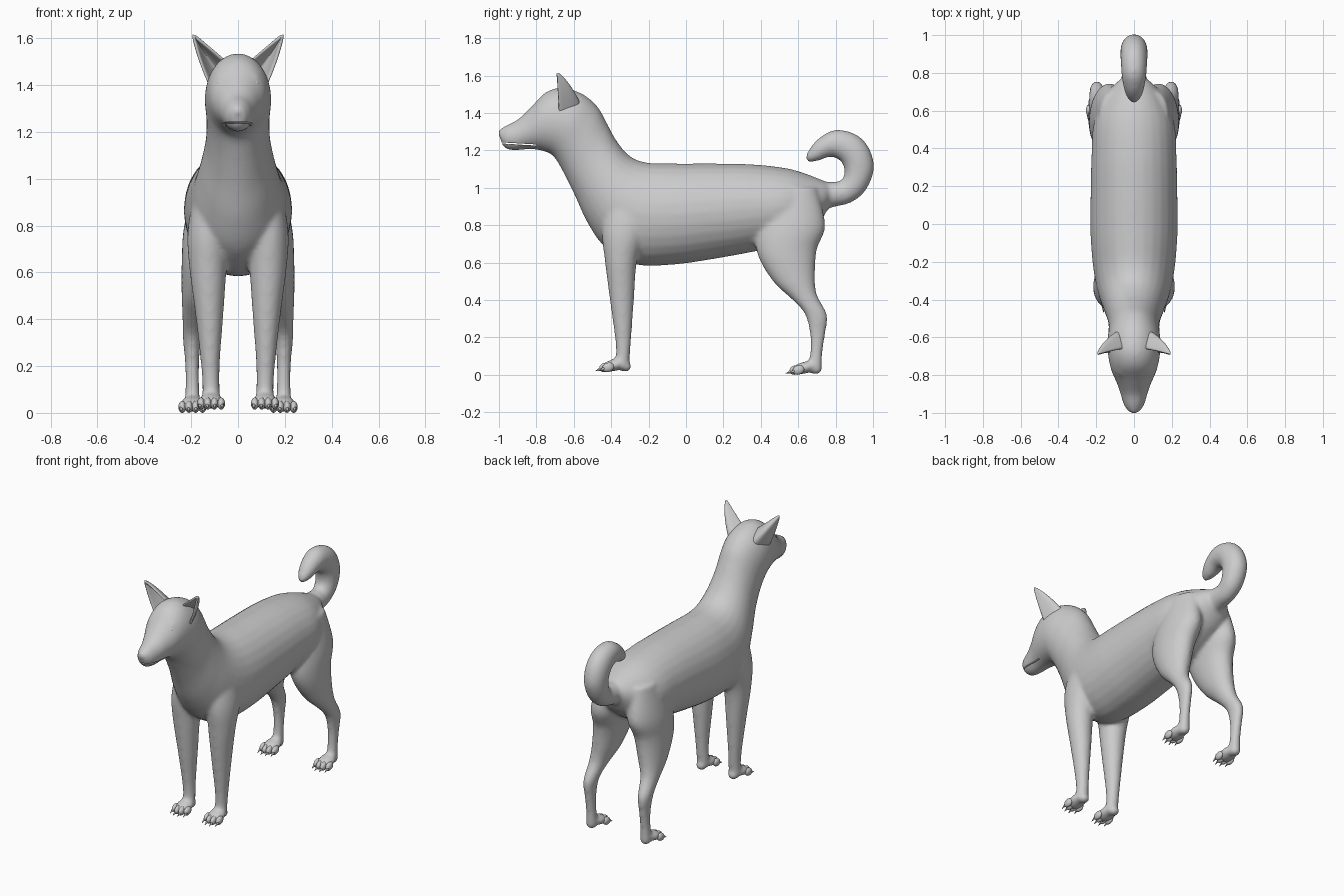
import bpy, bmesh, math
from mathutils import Vector, Matrix

if bpy.data.objects.get("Cube"):
    bpy.data.objects.remove(bpy.data.objects["Cube"])

coat = bpy.data.materials.new("plain grey")
coat.use_nodes = True
colour = (0.6, 0.6, 0.6, 1)
coat.diffuse_color = colour
coat.node_tree.nodes["Principled BSDF"].inputs["Base Color"].default_value = colour


def finish(name, bm):
    """Turn a bmesh into a smooth, grey object."""
    bmesh.ops.recalc_face_normals(bm, faces=bm.faces)
    mesh = bpy.data.meshes.new(name)
    bm.to_mesh(mesh)
    bm.free()
    mesh.materials.append(coat)
    mesh.shade_smooth()
    obj = bpy.data.objects.new(name, mesh)
    bpy.context.collection.objects.link(obj)
    return obj


def spline(a, b, c, d, t):
    """Catmull-Rom value between b and c."""
    return b + t * (c - a + t * (2 * a - 5 * b + 4 * c - d + t * (3 * (b - c) + d - a))) / 2


def loft(bm, sections, side=1, steps=5, sides=28):
    """Oval rings between edge points (y, z) and (y, z), with half width and centre x."""
    rows = [s if len(s) == 6 else (*s, 0) for s in sections]
    rows = [rows[0], *rows, rows[-1]]
    path = []
    for i in range(len(rows) - 3):
        for k in range(steps):
            path.append([spline(*vals, k / steps) for vals in zip(*rows[i:i + 4])])
    path.append(rows[-1])
    rings = []
    for y1, z1, y2, z2, width, cx in path:
        ring = []
        for k in range(sides):
            a = math.tau * k / sides
            f = (1 + math.cos(a)) / 2
            ring.append(bm.verts.new((side * (cx + width * math.sin(a)),
                                      y2 + (y1 - y2) * f, z2 + (z1 - z2) * f)))
        rings.append(ring)
    for low, high in zip(rings, rings[1:]):
        for k in range(sides):
            n = (k + 1) % sides
            bm.faces.new((low[k], low[n], high[n], high[k]))
    bm.faces.new(rings[0])
    bm.faces.new(rings[-1])


def ball(bm, centre, size, turn=0, detail=20):
    matrix = (Matrix.Translation(centre) @ Matrix.Rotation(turn, 4, "X")
              @ Matrix.Diagonal((*size, 1)))
    bmesh.ops.create_uvsphere(bm, u_segments=detail, v_segments=detail // 2,
                              radius=1, matrix=matrix)


def apply_modifiers(obj):
    graph = bpy.context.evaluated_depsgraph_get()
    mesh = bpy.data.meshes.new_from_object(obj.evaluated_get(graph))
    obj.modifiers.clear()
    obj.data = mesh
    mesh.shade_smooth()


# Outline sections: top point, bottom point, half width
torso = [
    (.79, 1.01, .77, .91, .05), (.72, 1.045, .70, .80, .13),
    (.56, 1.1, .54, .70, .21), (.36, 1.125, .37, .66, .225),
    (.15, 1.13, .15, .62, .23), (-.06, 1.13, -.06, .59, .23),
    (-.21, 1.135, -.27, .59, .215), (-.30, 1.17, -.43, .68, .19),
    (-.37, 1.25, -.525, .81, .16), (-.42, 1.34, -.595, .96, .138),
    (-.47, 1.43, -.66, 1.09, .135), (-.55, 1.5, -.71, 1.17, .142),
    (-.66, 1.535, -.76, 1.195, .135), (-.75, 1.51, -.81, 1.205, .118),
    (-.83, 1.43, -.86, 1.205, .09), (-.9, 1.365, -.91, 1.2, .07),
    (-.96, 1.335, -.955, 1.205, .054), (-1, 1.31, -.985, 1.23, .03),
]
tail = [
    (.64, .85, .64, 1, .07), (.78, .895, .76, 1.03, .065),
    (.88, .92, .82, 1.035, .06), (.96, .985, .845, 1.065, .065),
    (1.005, 1.1, .845, 1.105, .07), (.98, 1.21, .83, 1.14, .072),
    (.91, 1.285, .8, 1.16, .07), (.8, 1.31, .765, 1.165, .065),
    (.71, 1.265, .71, 1.145, .052), (.655, 1.2, .67, 1.138, .032),
    (.638, 1.16, .648, 1.14, .01),
]
# Leg sections: front point, back point, half width, centre x
front_leg = [
    (-.42, .98, -.15, .98, .07, .11), (-.45, .78, -.2, .78, .09, .125),
    (-.435, .62, -.26, .62, .08, .128), (-.41, .42, -.278, .4, .059, .122),
    (-.38, .2, -.292, .2, .04, .118), (-.375, .1, -.3, .1, .037, .115),
    (-.385, .055, -.305, .025, .04, .115),
]
hind_leg = [
    (.45, 1, .7, 1, .07, .11), (.38, .8, .745, .8, .1, .13),
    (.38, .65, .70, .67, .093, .147), (.465, .5, .69, .53, .075, .166),
    (.57, .4, .7, .43, .053, .185), (.635, .325, .755, .32, .04, .196),
    (.662, .22, .745, .22, .031, .196), (.664, .12, .73, .12, .03, .195),
    (.65, .055, .728, .02, .034, .195),
]
paws = [("front", .115, -.385, .014), ("hind", .195, .632, 0)]

# Body, head, tail and legs blended into one skin
bm = bmesh.new()
loft(bm, torso)
loft(bm, tail)
for side in (1, -1):
    loft(bm, front_leg, side)
    loft(bm, hind_leg, side)
    for _, x, y, floor in paws:
        ball(bm, (side * x, y, floor + .038), (.052, .07, .032), .25)
        ball(bm, (side * x, y + .06, floor + .03), (.034, .036, .028))
    # cheek and brow
    ball(bm, (side * .06, -.72, 1.33), (.07, .08, .09))
    ball(bm, (side * .062, -.775, 1.425), (.035, .03, .028))
ball(bm, (0, -.975, 1.288), (.036, .03, .027))
body = finish("body", bm)
remesh = body.modifiers.new("blend", "REMESH")
remesh.mode = "VOXEL"
remesh.voxel_size = .01
soften = body.modifiers.new("soften", "SMOOTH")
soften.factor = .5
soften.iterations = 14
apply_modifiers(body)

# Mouth slit
bm = bmesh.new()
bmesh.ops.create_cube(bm, size=1, matrix=Matrix.Translation((0, -.92, 1.236))
                      @ Matrix.Rotation(-.06, 4, "X") @ Matrix.Diagonal((.4, .24, .006, 1)))
cutter = finish("mouth_cutter", bm)
cutter.hide_render = True
slit = body.modifiers.new("mouth", "BOOLEAN")
slit.operation = "DIFFERENCE"
slit.object = cutter
apply_modifiers(body)
bpy.data.objects.remove(cutter)

for label, side in (("left", 1), ("right", -1)):
    # Cupped ear, open to the front
    bm = bmesh.new()
    tip = Vector((.192, -.692, 1.615))
    inner = Vector((.05, -.66, 1.5))
    outer = Vector((.118, -.68, 1.39))
    grid = []
    for i in range(11):
        t = i / 10
        row = []
        for j in range(13):
            v = j / 12
            p = inner.lerp(outer, v).lerp(tip, t)
            bow = math.sin(math.pi * t) * (1 - .3 * t)
            p += Vector((.012, 0, .012)) * bow
            p.y += .10 * math.sin(math.pi * v) * (1 - t) ** .8
            p.x *= side
            row.append(bm.verts.new(p))
        grid.append(row)
    for low, high in zip(grid, grid[1:]):
        for j in range(12):
            bm.faces.new((low[j], low[j + 1], high[j + 1], high[j]))
    bmesh.ops.remove_doubles(bm, verts=bm.verts, dist=.0005)
    ear = finish(label + "_ear", bm)
    shell = ear.modifiers.new("thickness", "SOLIDIFY")
    shell.thickness = .014
    shell.offset = 0
    ear.modifiers.new("round", "SUBSURF").levels = 1
    apply_modifiers(ear)

    # Eye
    bm = bmesh.new()
    ball(bm, (side * .07, -.79, 1.405), (.023, .023, .02))
    finish(label + "_eye", bm)

    # Toes and claws
    for name, x, y, floor in paws:
        bm = bmesh.new()
        for k in range(4):
            off = (k - 1.5) / 1.5
            tx = side * x + off * .043
            ty = y - .055 + .024 * abs(off)
            ball(bm, (tx, ty, floor + .026), (.017, .033, .025), .3, 14)
            aim = Matrix.Translation((tx + off * .004, ty - .036, floor + .014))
            bmesh.ops.create_cone(bm, segments=10, radius1=.009, radius2=.001, depth=.036,
                                  cap_ends=True, matrix=aim @ Matrix.Rotation(2.0, 4, "X"))
        finish(f"{label}_{name}_toes", bm)
